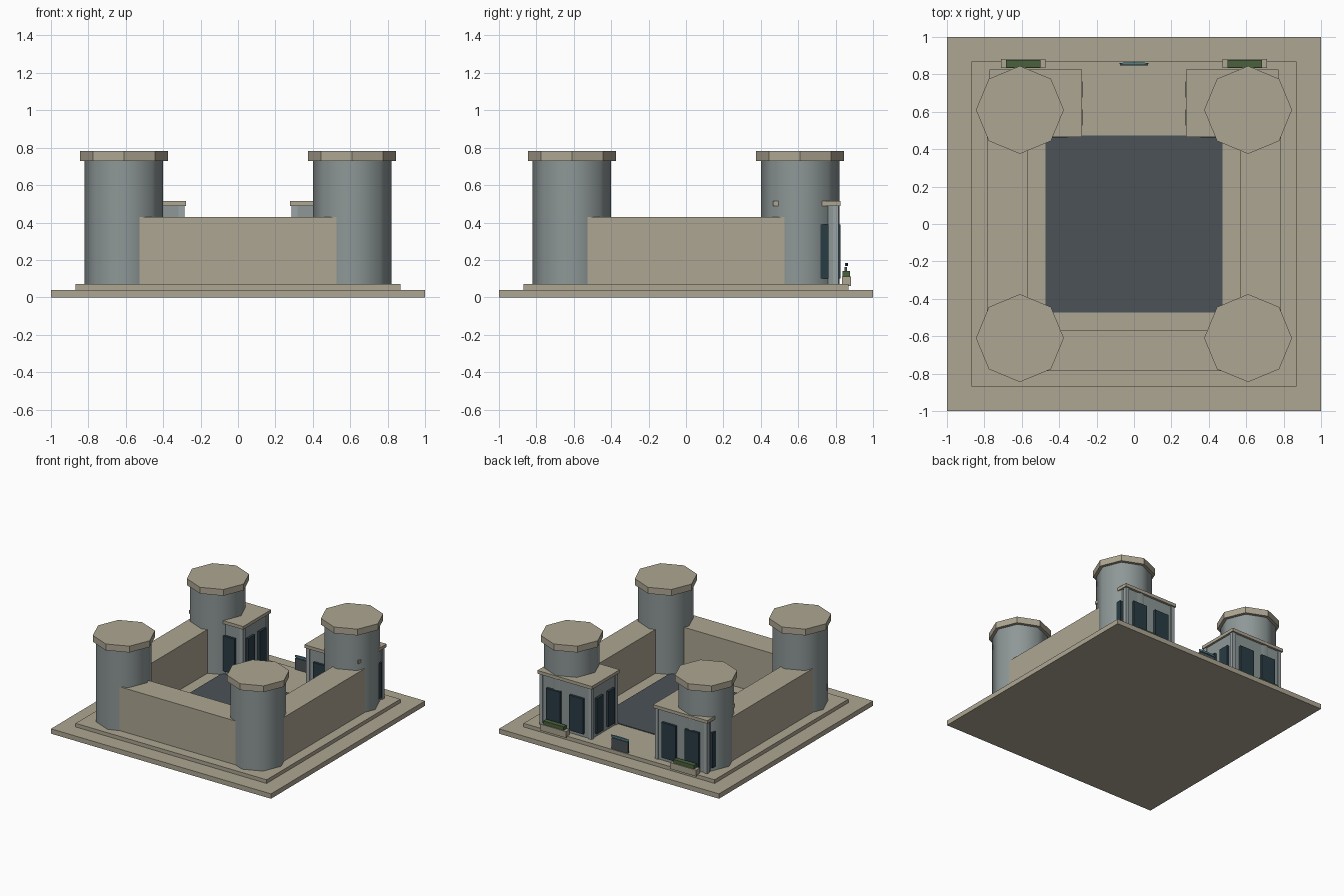
import bpy, math

if "Cube" in bpy.data.objects:
    bpy.data.objects.remove(bpy.data.objects["Cube"])


def material(name, rgb):
    m = bpy.data.materials.new(name)
    m.diffuse_color = (*rgb, 1)
    m.use_nodes = True
    m.node_tree.nodes["Principled BSDF"].inputs["Base Color"].default_value = m.diffuse_color
    return m


STONE = material("sandstone", (0.42, 0.38, 0.29))
GREY = material("blue_grey", (0.27, 0.31, 0.31))
TRIM = material("trim_grey", (0.33, 0.37, 0.38))
GLASS = material("dark_glass", (0.022, 0.045, 0.058))
PAVING = material("dark_paving", (0.07, 0.085, 0.095))
GREEN = material("hedge_green", (0.07, 0.12, 0.045))
TEAL = material("teal", (0.08, 0.22, 0.26))


def box(name, x, y, z, mat):
    """Box from (min, max) ranges on each axis."""
    bpy.ops.mesh.primitive_cube_add(
        size=1, location=[(r[0] + r[1]) / 2 for r in (x, y, z)])
    o = bpy.context.object
    o.name = name
    o.scale = [abs(r[1] - r[0]) for r in (x, y, z)]
    bpy.ops.object.transform_apply(location=False, rotation=False)
    o.data.materials.append(mat)
    return o


def octagon(name, x, y, z, rx, ry, mat):
    bpy.ops.mesh.primitive_cylinder_add(
        vertices=8, radius=1, depth=z[1] - z[0],
        location=(x, y, (z[0] + z[1]) / 2))
    o = bpy.context.object
    o.name = name
    o.scale = (rx, ry, 1)
    bpy.ops.object.transform_apply(location=False, rotation=False)
    o.data.materials.append(mat)
    return o


# Stepped base and paved courtyard
box("base_slab", (-1, 1), (-1, 1), (0, 0.04), STONE)
box("plinth", (-0.868, 0.868), (-0.868, 0.868), (0.04, 0.07), STONE)
box("courtyard", (-0.473, 0.473), (-0.473, 0.473), (0.06, 0.076), PAVING)

# Curtain walls (open at the back)
box("front_wall", (-0.61, 0.61), (-0.785, -0.57), (0.07, 0.43), STONE)
for s in (-1, 1):
    box("side_wall", (s * 0.57, s * 0.785), (-0.61, 0.61), (0.07, 0.43), STONE)

# Corner towers: smooth shaft, flat octagonal cap
for sx in (-1, 1):
    for sy in (-1, 1):
        octagon("tower", sx * 0.61, sy * 0.61, (0.07, 0.74), 0.21, 0.21, GREY)
        bpy.ops.object.shade_smooth_by_angle(angle=math.radians(50))
        octagon("tower_cap", sx * 0.61, sy * 0.61, (0.73, 0.782),
                0.235, 0.235, STONE)

# Gatehouses flanking the back opening
CX, CY = 0.525, 0.645          # gatehouse centre
HX, HY = 0.238, 0.170          # half size to outer face of corner posts
for s in (-1, 1):
    cx = s * CX
    box("gatehouse", (cx - HX + 0.008, cx + HX - 0.008),
        (CY - HY + 0.008, CY + HY - 0.008), (0.07, 0.49), GREY)
    box("gatehouse_roof", (cx - 0.247, cx + 0.247),
        (CY - 0.181, CY + 0.181), (0.488, 0.514), STONE)
    for a in (-1, 1):
        for b in (-1, 1):
            box("corner_post", (cx + a * (HX - 0.03), cx + a * HX),
                (CY + b * (HY - 0.03), CY + b * HY), (0.07, 0.49), TRIM)
            # Windows: two per face on all four faces
            wx, wy = cx + a * 0.105, CY + b * 0.075
            box("window", (wx - 0.064, wx + 0.064),
                (CY + b * (HY - 0.02), CY + b * (HY + 0.012)),
                (0.10, 0.39), GLASS)
            box("window", (cx + a * (HX - 0.02), cx + a * (HX + 0.012)),
                (wy - 0.043, wy + 0.043), (0.10, 0.39), GLASS)

    # Planter with hedge
    px = s * 0.592
    box("planter", (px - 0.118, px + 0.118), (0.833, 0.882), (0.06, 0.112), STONE)
    box("hedge", (px - 0.093, px + 0.093), (0.838, 0.876), (0.10, 0.142), GREEN)

# Low entrance panel with a floating teal strip
box("entrance_panel", (-0.075, 0.075), (0.848, 0.862), (0.07, 0.163), PAVING)
octagon("panel_light", 0, 0.857, (0.168, 0.184), 0.08, 0.008, TEAL)
